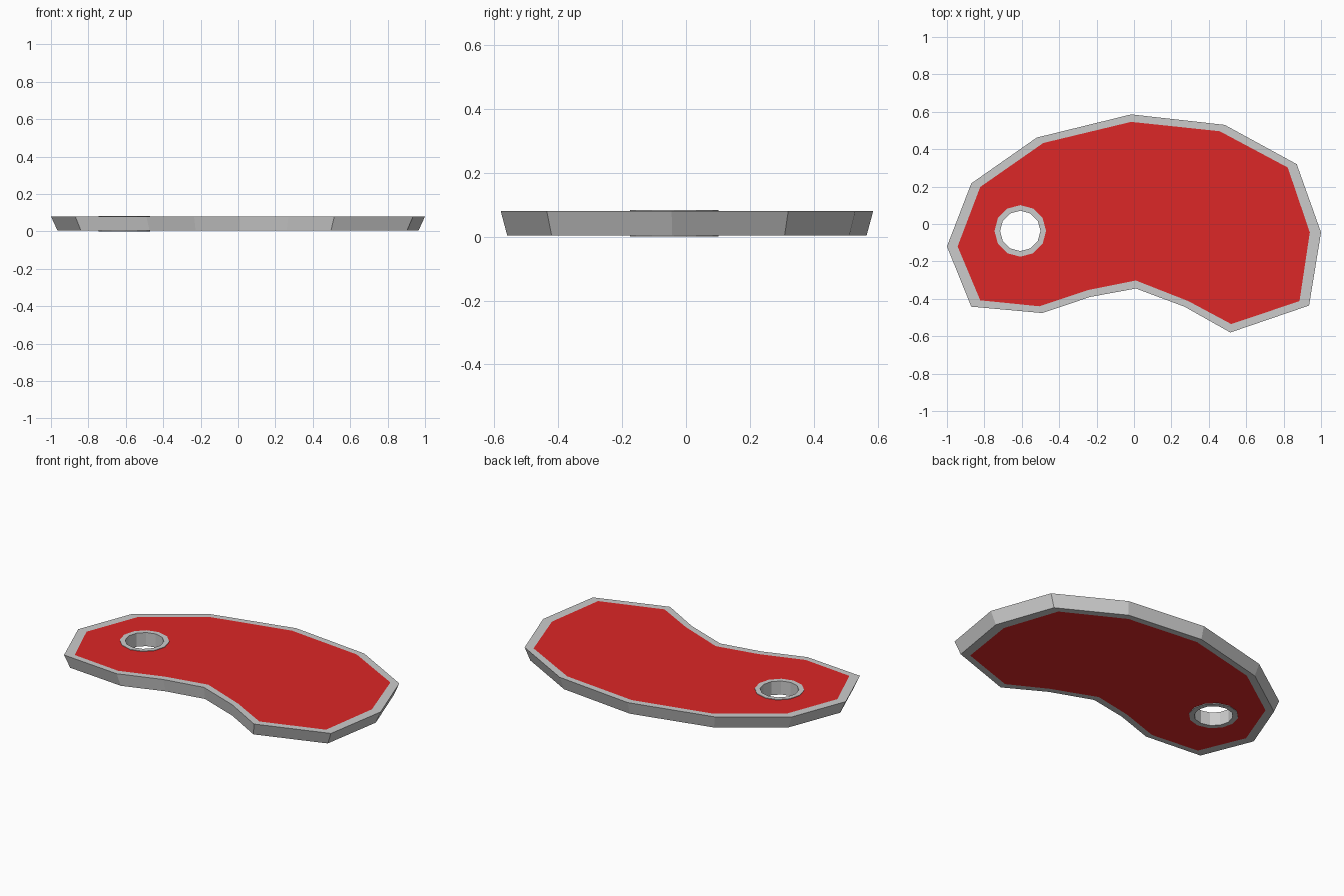
import bpy, bmesh
from math import sin, cos, tau

if "Cube" in bpy.data.objects:
    bpy.data.objects.remove(bpy.data.objects["Cube"])

red = bpy.data.materials.new("red_face")
red.diffuse_color = (0.72, 0.02, 0.02, 1)
red.use_nodes = True
red.node_tree.nodes["Principled BSDF"].inputs["Base Color"].default_value = red.diffuse_color

# Kidney outline of the plate and of the coloured area inside its border
OUTER = [(-1, -.12), (-.87, -.442), (-.49, -.476), (-.235, -.39), (.01, -.345),
         (.27, -.442), (.515, -.58), (.936, -.436), (1, -.045), (.87, .32),
         (.485, .53), (-.015, .586), (-.52, .462), (-.87, .217)]
INNER = [(-.943, -.12), (-.822, -.408), (-.505, -.44), (-.245, -.353), (.01, -.302),
         (.29, -.412), (.52, -.535), (.885, -.412), (.94, -.045), (.822, .302),
         (.458, .496), (-.015, .546), (-.485, .433), (-.822, .198)]
HOLE = (-.608, -.037)
TAPER = .965


def circle(r, n=12):
    return [(HOLE[0] + r * cos(tau * i / n), HOLE[1] + r * sin(tau * i / n)) for i in range(n)]


def loft(name, loops, closed=False, materials=()):
    """Skin a stack of (points, z, scale) loops; cap the ends or join them into a tube."""
    bm = bmesh.new()
    rows = [[bm.verts.new((x * s, y * s, z)) for x, y in pts] for pts, z, s in loops]
    pairs = list(zip(rows, rows[1:])) + ([(rows[-1], rows[0])] if closed else [])
    n = len(rows[0])
    for a, b in pairs:
        for i in range(n):
            j = (i + 1) % n
            bm.faces.new((a[i], a[j], b[j], b[i]))
    if not closed:
        for row in (rows[0], rows[-1]):
            bm.faces.new(row).material_index = 1 if materials else 0
    bmesh.ops.recalc_face_normals(bm, faces=bm.faces)
    me = bpy.data.meshes.new(name)
    bm.to_mesh(me)
    bm.free()
    for m in materials:
        me.materials.append(m)
    ob = bpy.data.objects.new(name, me)
    bpy.context.collection.objects.link(ob)
    return ob


# Tapered plate: grey border and edge, red top and bottom
plate = loft("plate", [(INNER, .004, TAPER), (OUTER, .004, TAPER),
                       (OUTER, .08, 1), (INNER, .08, 1)], materials=(None, red))

# Hole through the plate
cutter = loft("hole_cutter", [(circle(.125), -.1, 1), (circle(.125), .2, 1)])
cutter.hide_render = True
cutter.display_type = 'WIRE'
cut = plate.modifiers.new("hole", 'BOOLEAN')
cut.operation = 'DIFFERENCE'
cut.solver = 'EXACT'
cut.object = cutter

# Eyelet lining the hole
loft("eyelet", [(circle(.138), 0, 1), (circle(.138), .083, 1),
                (circle(.108), .083, 1), (circle(.108), 0, 1)], closed=True)
